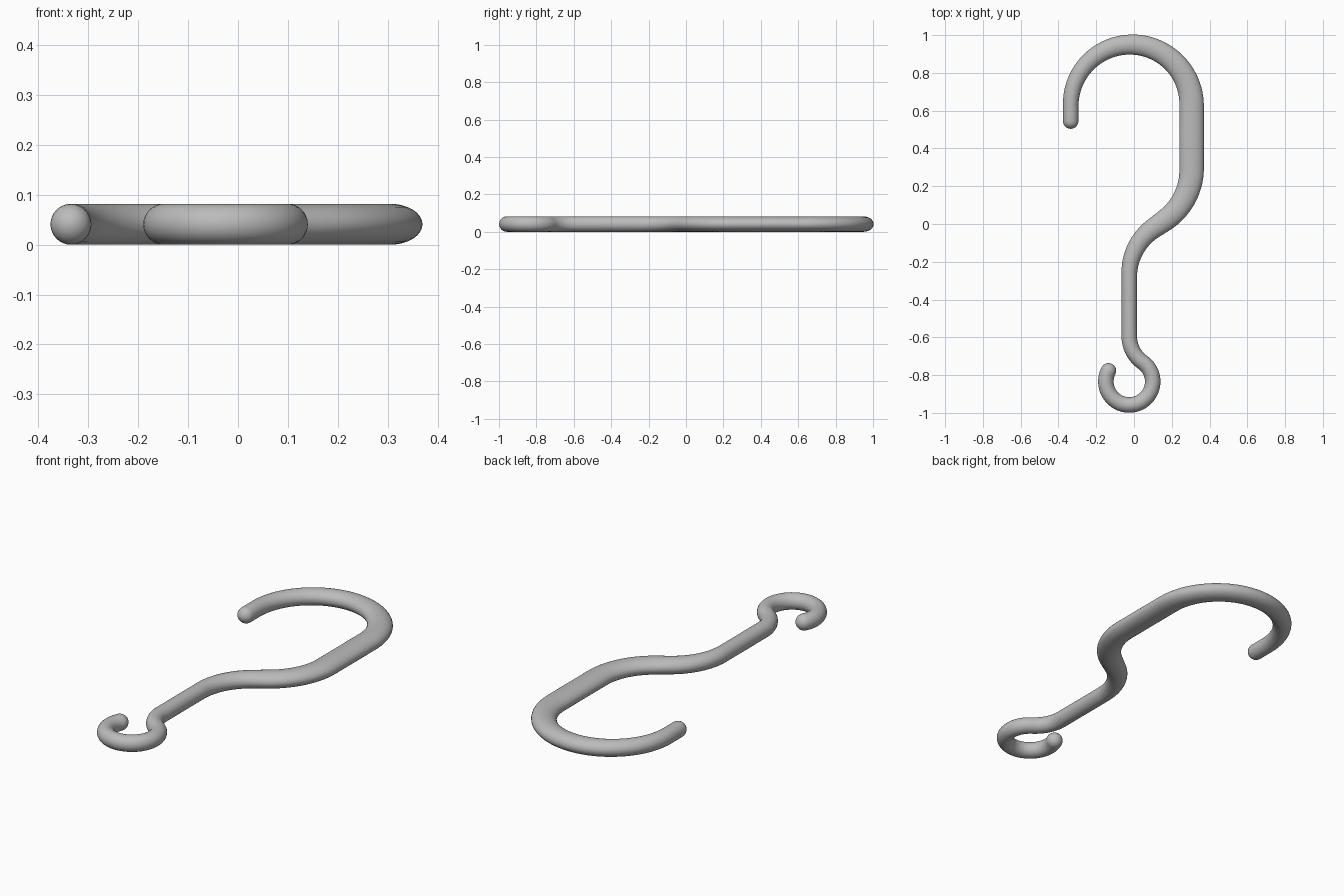
import bpy
import bmesh
from math import sin, cos, pi, radians, ceil
from mathutils import Vector

cube = bpy.data.objects.get("Cube")
if cube:
    bpy.data.objects.remove(cube, do_unlink=True)

HALF_H = 0.041   # half thickness of the rod, constant
SIDES = 32

# Path segments: (length or radius, turn in degrees, half width at the end)
SEGMENTS = [
    (0.085, 0, 0.041),     # straight tip of the large hook
    (0.32, -180, 0.065),   # large hook bend
    (0.34, 0, 0.065),      # thick shank
    (0.33, -55, 0.058),    # upper half of the S bend
    (0.075, 0, 0.054),
    (0.30, 55, 0.041),     # lower half of the S bend
    (0.325, 0, 0.041),     # thin shank
    (0.17, 54.7, 0.041),   # neck
    (0.124, -262, 0.041),  # small hook loop
]


def trace_path(pos, heading, width):
    """Walk along the segments, giving (position, heading, half width)."""
    stations = [(pos.copy(), heading, width)]
    for size, turn, end_width in SEGMENTS:
        steps = max(2, ceil(abs(turn) / 5))
        angle = radians(turn) / steps
        step = 2 * size * sin(abs(angle) / 2) if turn else size / steps
        start_width = width
        for i in range(1, steps + 1):
            mid = heading + angle / 2
            pos = pos + step * Vector((cos(mid), sin(mid), 0))
            heading += angle
            width = start_width + (end_width - start_width) * i / steps
            stations.append((pos.copy(), heading, width))
    return stations


def add_ring(bm, pos, heading, width, scale=1.0, shift=0.0):
    """Elliptical cross-section square to the path."""
    along = Vector((cos(heading), sin(heading), 0))
    side = Vector((-sin(heading), cos(heading), 0))
    up = Vector((0, 0, 1))
    ring = []
    for k in range(SIDES):
        a = 2 * pi * k / SIDES
        offset = side * width * cos(a) + up * HALF_H * sin(a)
        ring.append(bm.verts.new(pos + along * shift + offset * scale))
    return ring


# Swept rod with rounded ends
bm = bmesh.new()
path = trace_path(Vector((-0.335, 0.545, HALF_H)), pi / 2, HALF_H)
cap = [radians(a) for a in range(15, 90, 15)] + [radians(87)]
rings = [add_ring(bm, *path[0], cos(a), -HALF_H * sin(a)) for a in reversed(cap)]
rings += [add_ring(bm, *station) for station in path]
rings += [add_ring(bm, *path[-1], cos(a), HALF_H * sin(a)) for a in cap]
for r0, r1 in zip(rings, rings[1:]):
    for k in range(SIDES):
        n = (k + 1) % SIDES
        bm.faces.new((r0[k], r0[n], r1[n], r1[k]))
bm.faces.new(rings[0])
bm.faces.new(rings[-1])
bmesh.ops.recalc_face_normals(bm, faces=bm.faces[:])
mesh = bpy.data.meshes.new("hook_rod")
bm.to_mesh(mesh)
bm.free()
hook = bpy.data.objects.new("hook_rod", mesh)
bpy.context.collection.objects.link(hook)

# Grey metal
grey = bpy.data.materials.new("grey_metal")
grey.use_nodes = True
colour = (0.5, 0.5, 0.5, 1)
grey.diffuse_color = colour
grey.node_tree.nodes["Principled BSDF"].inputs["Base Color"].default_value = colour
mesh.materials.append(grey)

bpy.ops.object.select_all(action="DESELECT")
hook.select_set(True)
bpy.context.view_layer.objects.active = hook
bpy.ops.object.shade_smooth_by_angle(angle=radians(40))
